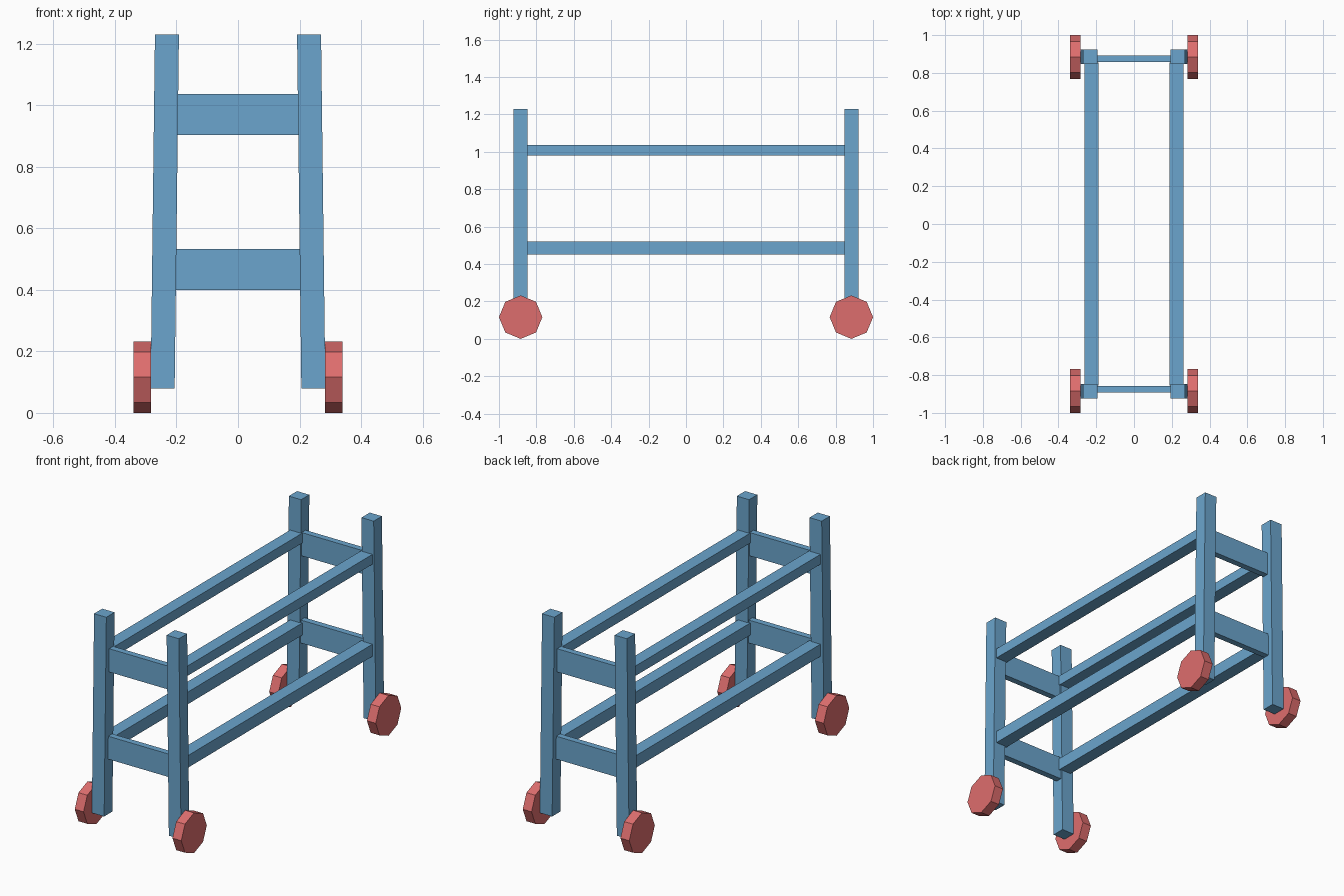
import bpy, bmesh, math
from mathutils import Matrix

if "Cube" in bpy.data.objects:
    bpy.data.objects.remove(bpy.data.objects["Cube"])


def material(name, color):
    m = bpy.data.materials.new(name)
    m.diffuse_color = (*color, 1.0)
    m.use_nodes = True
    m.node_tree.nodes["Principled BSDF"].inputs["Base Color"].default_value = m.diffuse_color
    return m


BLUE = material("blue paint", (0.147, 0.375, 0.61))
RED = material("red wheel", (0.73, 0.155, 0.155))


def finish(bm, name, mat):
    bmesh.ops.recalc_face_normals(bm, faces=bm.faces)
    me = bpy.data.meshes.new(name)
    bm.to_mesh(me)
    bm.free()
    me.materials.append(mat)
    ob = bpy.data.objects.new(name, me)
    bpy.context.collection.objects.link(ob)
    return ob


def box(name, x, y, z, lean=0.0):
    """Box from ranges; lean shifts the top sideways in x."""
    bm = bmesh.new()
    bmesh.ops.create_cube(bm, size=1.0)
    for v in bm.verts:
        top = v.co.z > 0
        v.co = (x[v.co.x > 0] + (lean if top else 0.0), y[v.co.y > 0], z[top])
    return finish(bm, name, BLUE)


def wheel(name, x, y):
    """Eight-sided wheel with its axle along x and corners on the axes."""
    bm = bmesh.new()
    bmesh.ops.create_cone(bm, cap_ends=True, segments=8, radius1=0.116,
                          radius2=0.116, depth=0.056)
    bm.transform(Matrix.Translation((x, y, 0.116))
                 @ Matrix.Rotation(math.pi / 2, 4, 'Y'))
    return finish(bm, name, RED)


ENDS = (("front", -1), ("back", 1))
SIDES = (("left", -1), ("right", 1))


def span(sign, inner, outer):
    return tuple(sorted((sign * inner, sign * outer)))


# Leaning corner posts and their wheels
for end, sy in ENDS:
    for side, sx in SIDES:
        box(f"{end}_{side}_post", span(sx, 0.206, 0.284),
            span(sy, 0.848, 0.923), (0.08, 1.23), lean=-sx * 0.014)
        wheel(f"{end}_{side}_wheel", sx * 0.311, sy * 0.884)

# Wide cross boards joining the posts at each end
for end, sy in ENDS:
    for level, z in (("lower", (0.40, 0.532)), ("upper", (0.903, 1.037))):
        box(f"{end}_{level}_board", (-0.21, 0.21), span(sy, 0.857, 0.893), z)

# Long rails running front to back
for side, sx in SIDES:
    for level, z in (("lower", (0.45, 0.52)), ("upper", (0.98, 1.037))):
        box(f"{side}_{level}_rail", span(sx, 0.188, 0.262), (-0.855, 0.855), z)
